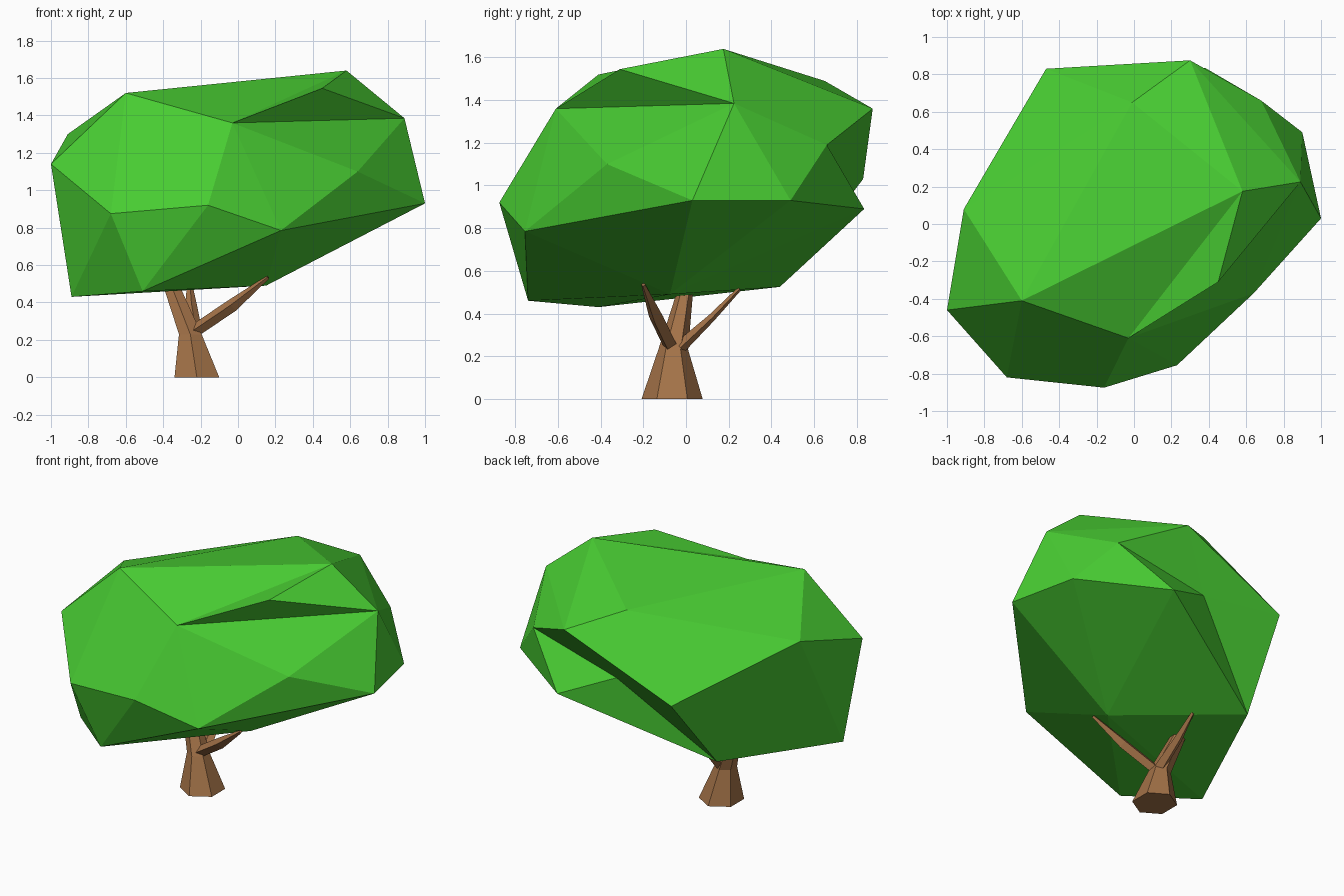
import bpy
import bmesh
import math
from mathutils import Vector

default_cube = bpy.data.objects.get("Cube")
if default_cube:
    bpy.data.objects.remove(default_cube, do_unlink=True)


def make_material(name, colour):
    mat = bpy.data.materials.new(name)
    mat.use_nodes = True
    mat.diffuse_color = (*colour, 1)
    mat.node_tree.nodes["Principled BSDF"].inputs["Base Color"].default_value = (*colour, 1)
    return mat


leaf_green = make_material("leaf_green", (.065, .6, .032))
bark_brown = make_material("bark_brown", (.37, .17, .065))


def finish(bm, name, material):
    """Turn a bmesh into a flat-shaded object with one material."""
    bmesh.ops.recalc_face_normals(bm, faces=bm.faces[:])
    mesh = bpy.data.meshes.new(name)
    bm.to_mesh(mesh)
    bm.free()
    mesh.materials.append(material)
    obj = bpy.data.objects.new(name, mesh)
    bpy.context.collection.objects.link(obj)
    return obj


def fan_region(bm, corners, point):
    """Replace the faces lying between the corners by a fan to a new point."""
    corners = set(corners)
    region = [f for f in bm.faces if set(f.verts) <= corners]
    inside = set(region)
    rim = [tuple(e.verts) for e in {e for f in region for e in f.edges}
           if sum(f in inside for f in e.link_faces) == 1]
    bmesh.ops.delete(bm, geom=region, context='FACES')
    tip = bm.verts.new(point)
    for a, b in rim:
        bm.faces.new((a, b, tip))


# Canopy: a faceted hull around its corners, then bulges and a hollow
corners = {
    "left_point": (-1, -.46, 1.14),
    "left_crown": (-.6, -.41, 1.52),
    "left_back": (-.91, .08, 1.3),
    "peak": (.58, .175, 1.64),
    "right_shoulder": (.89, .225, 1.385),
    "right_point": (1, .03, .93),
    "front_low": (.23, -.755, .785),
    "front_nose": (-.16, -.875, .92),
    "front_left": (-.68, -.82, .875),
    "front_brow": (-.03, -.61, 1.36),
    "bottom_left": (-.89, -.41, .43),
    "bottom_front": (-.51, -.74, .46),
    "bottom_middle": (.15, -.075, .49),
    "bottom_back": (-.54, .44, .525),
    "back_crown": (-.01, .65, 1.49),
    "back_point": (.3, .875, 1.36),
    "back_left": (-.47, .83, 1.03),
    "back_low": (.38, .835, .89),
    "right_rear": (.9, .49, .93),
    "rear_shoulder": (.68, .66, 1.19),
}
bm = bmesh.new()
v = {name: bm.verts.new(co) for name, co in corners.items()}
bmesh.ops.convex_hull(bm, input=bm.verts[:])

# Overhanging bulge above the front brow
fan_region(bm, (v["front_brow"], v["peak"], v["right_shoulder"]), (.45, -.31, 1.545))
# Soft bulge on the front right
fan_region(bm, (v["front_brow"], v["right_shoulder"], v["right_point"], v["front_low"]),
           (.64, -.37, 1.1))
# Hollow under the back
fan_region(bm, (v["back_point"], v["rear_shoulder"], v["back_low"],
                v["bottom_back"], v["back_left"]), (.03, .7, 1.04))
finish(bm, "canopy", leaf_green)


def make_limb(name, sides, rings, tilted=True, start=0):
    """Loft a tapering limb through rings of (centre, width, depth)."""
    bm = bmesh.new()
    axis = Vector(rings[-1][0]) - Vector(rings[0][0])
    turn = axis.to_track_quat('Z', 'Y').to_matrix()
    loops = []
    for centre, width, depth in rings:
        loop = []
        for i in range(sides):
            angle = start + math.tau * i / sides
            offset = Vector((width * math.cos(angle), depth * math.sin(angle), 0))
            if tilted:
                offset = turn @ offset
            loop.append(bm.verts.new(Vector(centre) + offset))
        loops.append(loop)
    for low, high in zip(loops, loops[1:]):
        for i in range(sides):
            j = (i + 1) % sides
            bm.faces.new((low[i], low[j], high[j], high[i]))
    bm.faces.new(loops[0][::-1])
    bm.faces.new(loops[-1])
    return finish(bm, name, bark_brown)


# Trunk: six-sided, flared foot, leaning to one side at the top
make_limb("trunk", 6, [
    ((-.22, -.065, 0), .138, .143),
    ((-.255, -.06, .23), .07, .07),
    ((-.36, -.005, .5), .05, .038),
], tilted=False, start=math.radians(30))

# Branches reaching into the canopy
make_limb("right_branch", 4, [
    ((-.23, -.075, .25), .035, .035),
    ((-.03, -.14, .385), .035, .035),
    ((.16, -.2, .535), .01, .01),
])
make_limb("back_branch", 4, [
    ((-.23, -.03, .24), .04, .03),
    ((-.25, .12, .38), .032, .018),
    ((-.26, .25, .515), .012, .01),
])
